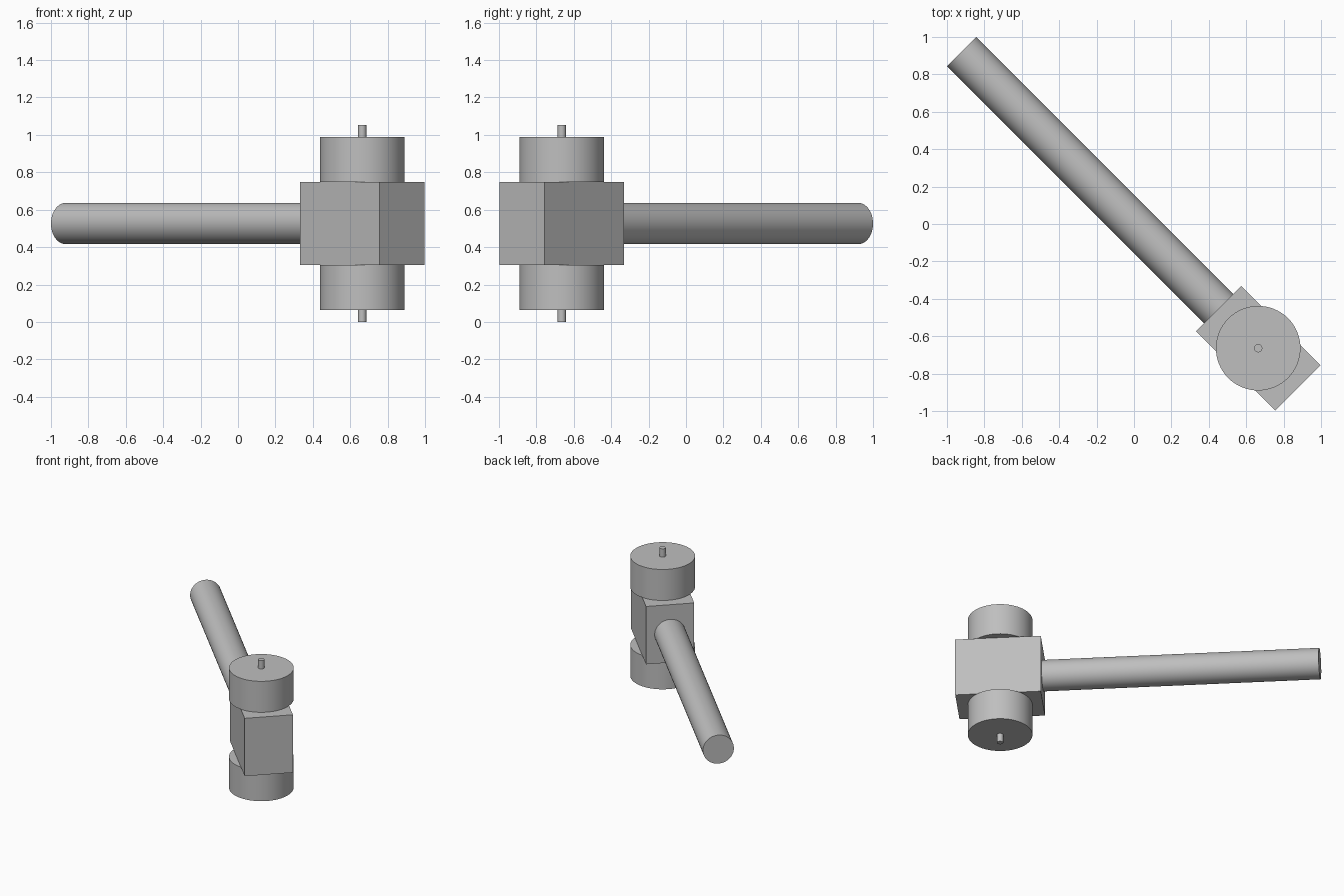
import bpy
import math
from mathutils import Vector

if "Cube" in bpy.data.objects:
    bpy.data.objects.remove(bpy.data.objects["Cube"], do_unlink=True)

grey = bpy.data.materials.new("plain grey")
grey.use_nodes = True
colour = (0.52, 0.52, 0.52, 1)
grey.diffuse_color = colour
grey.node_tree.nodes["Principled BSDF"].inputs["Base Color"].default_value = colour

HEAD = Vector((0.664, -0.664, 0.526))   # centre of the hammer head
ALONG = Vector((-1, 1, 0)).normalized()  # direction the handle runs


def cylinder(name, start, end, radius, sides=64):
    start, end = Vector(start), Vector(end)
    axis = end - start
    bpy.ops.mesh.primitive_cylinder_add(
        vertices=sides, radius=radius, depth=axis.length,
        location=(start + end) / 2,
        rotation=axis.to_track_quat('Z', 'Y').to_euler())
    ob = bpy.context.object
    ob.name = name
    ob.data.materials.append(grey)
    bpy.ops.object.shade_smooth_by_angle(angle=math.radians(30))
    return ob


# Central block, turned to line up with the handle
bpy.ops.mesh.primitive_cube_add(size=1, location=HEAD,
                                rotation=(0, 0, math.radians(-45)))
block = bpy.context.object
block.name = "head_block"
block.scale = (0.6, 0.342, 0.446)
block.data.materials.append(grey)

# Striking drums with a small pin on each outer face
for side, sign in (("upper", 1), ("lower", -1)):
    def at(h):
        return HEAD + Vector((0, 0, sign * h))
    cylinder(side + "_drum", at(0.223), at(0.462), 0.226)
    cylinder(side + "_pin", at(0.462), at(0.526), 0.022, 32)

# Long round handle leaving the back of the block
cylinder("handle", HEAD + ALONG * 0.3, HEAD + ALONG * 2.243, 0.11)
